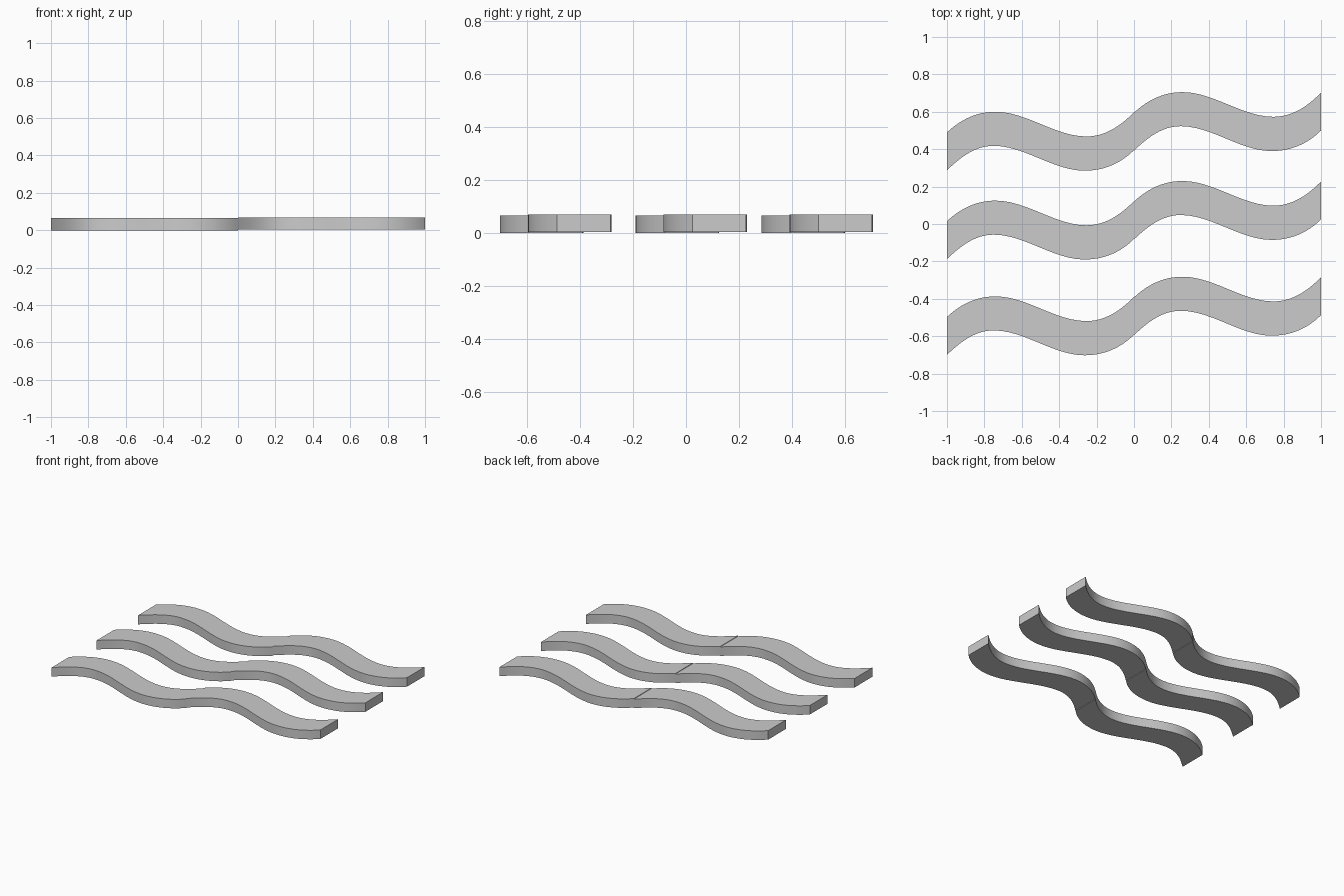
import bpy, bmesh
from mathutils import Vector
from mathutils.geometry import interpolate_bezier

if "Cube" in bpy.data.objects:
    bpy.data.objects.remove(bpy.data.objects["Cube"])

STEPS = 12
HEIGHT = 0.065
SHIFT = (0.105, 0.004)   # right half sits a little further back and higher


def wave_edge(start, peak, trough, end):
    """One S-shaped edge: rise to the peak, fall to the trough, rise to the end."""
    s, p, t, e = (Vector((*v, 0)) for v in (start, peak, trough, end))
    h = lambda x, y=0.0: Vector((x, y, 0))
    segments = [
        (s, s + h(0.075, 0.07), p - h(0.10), p),
        (p, p + h(0.165), t - h(0.165), t),
        (t, t + h(0.10), e - h(0.075, 0.075), e),
    ]
    points = [s]
    for a, b, c, d in segments:
        points += interpolate_bezier(a, b, c, d, STEPS + 1)[1:]
    return points


# back and front edges of one half wave
back = wave_edge((0, 0.49), (0.26, 0.60), (0.745, 0.468), (1, 0.597))
front = wave_edge((0, 0.288), (0.25, 0.418), (0.735, 0.285), (1, 0.395))


def add_half(bm, offset):
    """Extrude the strip between both edges into a closed slab."""
    rows = [[bm.verts.new(p + offset) for p in edge] for edge in (front, back)]
    faces = [bm.faces.new((rows[0][i], rows[0][i + 1], rows[1][i + 1], rows[1][i]))
             for i in range(len(front) - 1)]
    geom = bmesh.ops.extrude_face_region(bm, geom=faces, use_keep_orig=True)["geom"]
    top = [g for g in geom if isinstance(g, bmesh.types.BMVert)]
    bmesh.ops.translate(bm, verts=top, vec=(0, 0, HEIGHT))


# three wavy bars, each made of two half waves
for name, y in (("back_wave", 0), ("middle_wave", -0.475), ("front_wave", -0.987)):
    bm = bmesh.new()
    for i in range(2):
        add_half(bm, Vector((i - 1, y + i * SHIFT[0], i * SHIFT[1])))
    bmesh.ops.recalc_face_normals(bm, faces=bm.faces)
    mesh = bpy.data.meshes.new(name)
    bm.to_mesh(mesh)
    bm.free()
    bar = bpy.data.objects.new(name, mesh)
    bpy.context.collection.objects.link(bar)
    bpy.ops.object.select_all(action='DESELECT')
    bar.select_set(True)
    bpy.context.view_layer.objects.active = bar
    bpy.ops.object.shade_smooth_by_angle()
